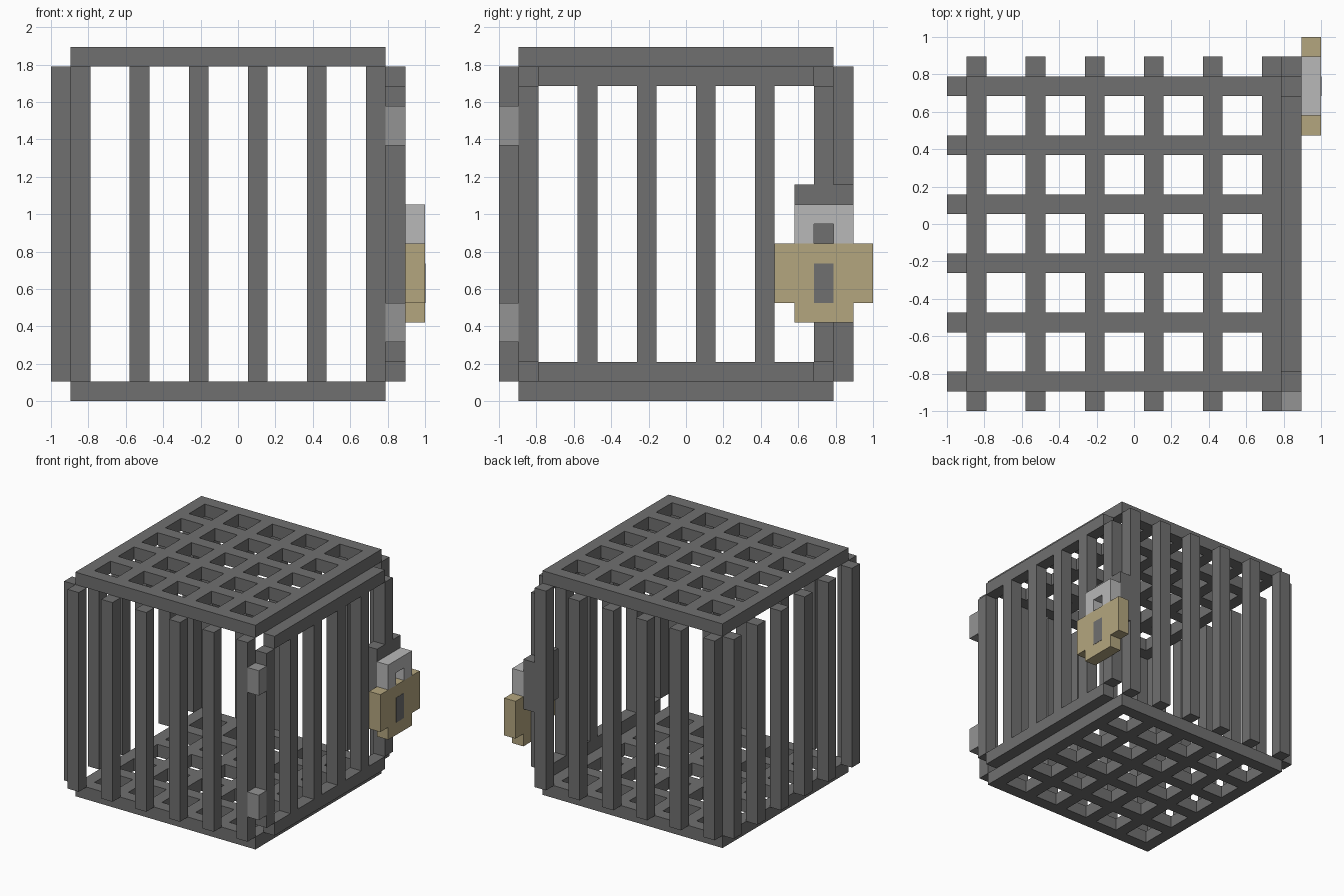
import bpy
import bmesh
from mathutils import Matrix, Vector

cube = bpy.data.objects.get("Cube")
if cube:
    bpy.data.objects.remove(cube, do_unlink=True)

U = 2 / 19                      # one block
SLOTS = range(1, 17, 3)         # bar positions along a side


def material(name, *rgb):
    m = bpy.data.materials.new(name)
    m.use_nodes = True
    m.diffuse_color = (*rgb, 1)
    m.node_tree.nodes["Principled BSDF"].inputs["Base Color"].default_value = (*rgb, 1)
    return m


iron = material("dark iron", 0.16, 0.16, 0.16)
steel = material("hinge steel", 0.295, 0.295, 0.295)
silver = material("shackle silver", 0.48, 0.48, 0.48)
brass = material("dull brass", 0.456, 0.381, 0.212)


def blocks(name, mat, boxes):
    """One object from boxes given as (low corner, high corner) in blocks."""
    bm = bmesh.new()
    for lo, hi in boxes:
        lo, hi = Vector(lo), Vector(hi)
        mid = (lo + hi) / 2 - Vector((9.5, 9.5, 0))
        bmesh.ops.create_cube(bm, size=1, matrix=Matrix.Translation(mid * U)
                              @ Matrix.Diagonal(((hi - lo) * U).to_4d()))
    mesh = bpy.data.meshes.new(name)
    bm.to_mesh(mesh)
    bm.free()
    mesh.materials.append(mat)
    ob = bpy.data.objects.new(name, mesh)
    bpy.context.collection.objects.link(ob)
    return ob


# Floor and roof lattices: long bars one way, short fillers between them
for name, z in (("floor_grid", 0), ("roof_grid", 17)):
    rails = [((1, y, z), (17, y + 1, z + 1)) for y in SLOTS]
    fillers = [((x, y + 1, z), (x + 1, y + 3, z + 1)) for x in SLOTS for y in SLOTS[:-1]]
    blocks(name, iron, rails + fillers)

# Upright bars on three sides
blocks("front_bars", iron, [((x, 0, 1), (x + 1, 1, 17)) for x in SLOTS])
blocks("back_bars", iron, [((x, 17, 1), (x + 1, 18, 17)) for x in SLOTS])
blocks("left_side_bars", iron, [((0, y, 1), (1, y + 1, 17)) for y in SLOTS])

# Door on the +x side, with open corners
blocks("door_bars", iron, [((17, y, 2), (18, y + 1, 16)) for y in SLOTS])
blocks("door_rails", iron, [((17, 2, z), (18, 16, z + 1)) for z in (1, 16)])
blocks("door_hinges", steel, [((17, 0, z), (18, 1, z + 2)) for z in (3, 13)])

# Latch plate either side of the door edge
blocks("latch_plate", iron, [((17, y, 7), (18, y + 1, 11)) for y in (15, 17)]
       + [((17, 15.9, 10), (18, 17.1, 11))])

# Padlock
blocks("padlock_shackle", silver, [((18, 15, 8), (19, 16, 9)), ((18, 17, 8), (19, 18, 9)),
                                   ((18, 15, 9), (19, 18, 10))])
blocks("padlock_body", brass, [((18, 14, 5), (19, 19, 8)), ((18, 15, 4), (19, 18, 5))])
blocks("keyhole", iron, [((18.98, 16, 5), (19.02, 17, 7))])
